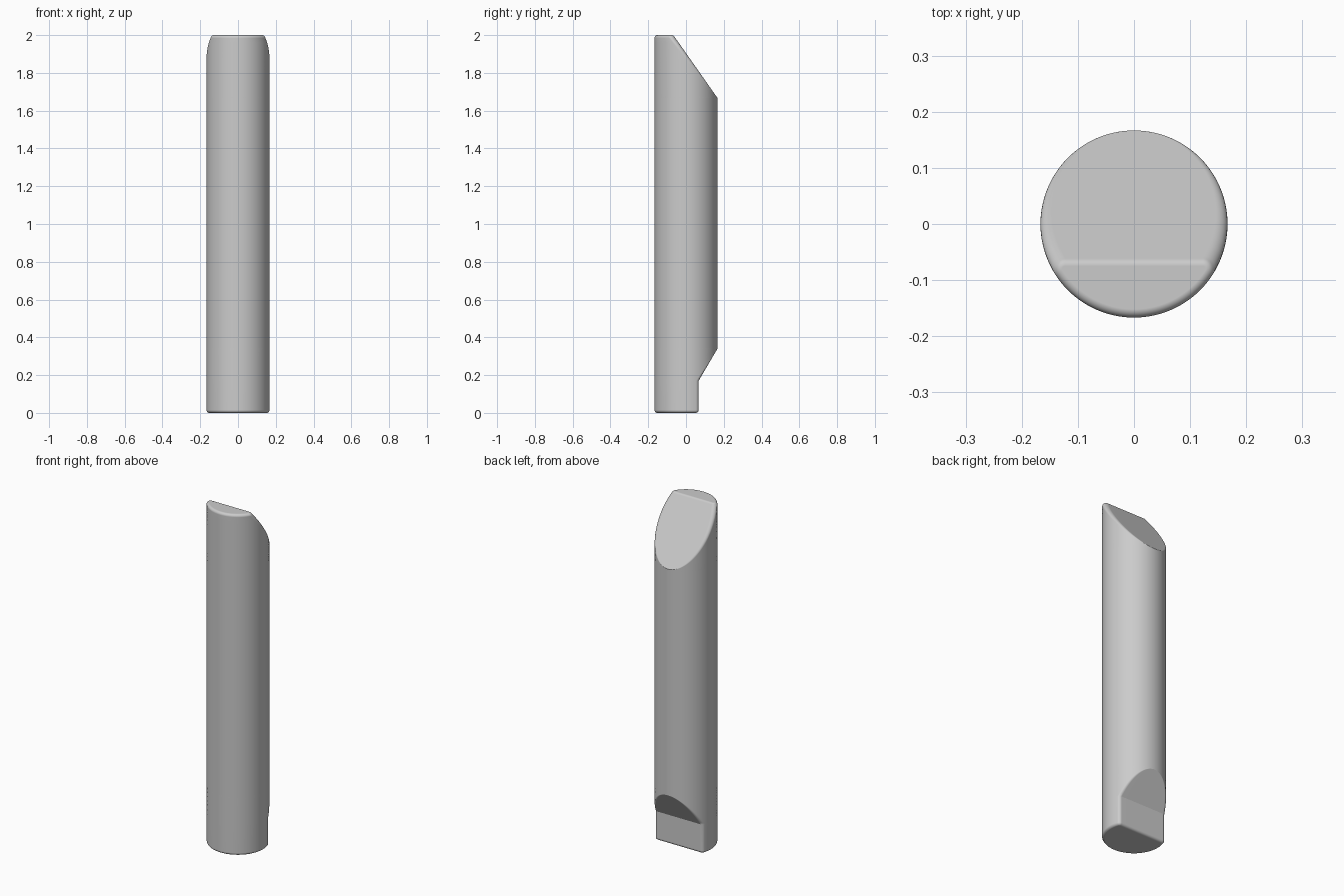
import bpy, bmesh
from math import sqrt, pi, cos, sin, atan2

cube = bpy.data.objects.get("Cube")
if cube:
    bpy.data.objects.remove(cube, do_unlink=True)

R, H = 0.1667, 2.0             # rod radius and height
F = 0.02                       # fillet along the cut edges
E = 0.015                      # rounding at both ends
TOP_Y, TOP_Z = -0.067, 1.667   # upper slanted cut
LOW_Y, STEP_Z, LOW_Z = 0.067, 0.17, 0.34   # lower notch
SLOPE = (R - TOP_Y) / (H - TOP_Z)


def cut_limit(z):
    """Largest y of the rod at height z."""
    if z <= STEP_Z:
        return LOW_Y
    if z < LOW_Z:
        return LOW_Y + (R - LOW_Y) * (z - STEP_Z) / (LOW_Z - STEP_Z)
    if z <= TOP_Z:
        return R
    # slanted face, blended by an arc into the flat top
    stretch = sqrt(1 + SLOPE ** 2)
    zc = H - E
    if z > zc + E * SLOPE / stretch:
        yc = TOP_Y + E * SLOPE - E * stretch
        return yc + sqrt(max(E * E - (z - zc) ** 2, 0))
    return TOP_Y + SLOPE * (H - z)


def section(z, arc=96, corner=8, flat=4):
    """Outline of a circle cut by a flat, with rounded corners."""
    end = max(E - z, z - (H - E), 0)
    inset = E - sqrt(max(E * E - end * end, 0))
    c = cut_limit(z)
    if z < E:
        c -= inset
    r, f = R - inset, F - inset
    c = min(c, r)
    cx, cy = sqrt(max((r - f) ** 2 - (c - f) ** 2, 0)), c - f
    phi = atan2(cy, cx)
    half = []
    for i in range(flat):
        half.append((cx * i / flat, c))
    for i in range(corner):
        a = pi / 2 + (phi - pi / 2) * i / corner
        half.append((cx + f * cos(a), cy + f * sin(a)))
    for i in range(arc // 2 + 1):
        a = phi + (-pi / 2 - phi) * i / (arc // 2)
        half.append((r * cos(a), r * sin(a)))
    return half + [(-x, y) for x, y in half[-2:0:-1]]


# Heights of the rings, denser towards the ends and the tips of the cuts
steps = 24
levels = [E * (1 - cos(pi / 2 * i / 6)) for i in range(7)]
levels += [STEP_Z]
levels += [LOW_Z - (LOW_Z - STEP_Z) * (1 - i / steps) ** 2 for i in range(1, steps + 1)]
levels += [TOP_Z + (H - E - TOP_Z) * (i / steps) ** 2 for i in range(steps + 1)]
levels += [H - E + E * sin(pi / 2 * i / 8) for i in range(1, 9)]

# Rod skinned through the rings
bm = bmesh.new()
rings = [[bm.verts.new((x, y, z)) for x, y in section(z)] for z in levels]
for lower, upper in zip(rings, rings[1:]):
    n = len(lower)
    for i in range(n):
        j = (i + 1) % n
        bm.faces.new((lower[i], lower[j], upper[j], upper[i]))
bm.faces.new(rings[0])
bm.faces.new(rings[-1])
bmesh.ops.remove_doubles(bm, verts=bm.verts, dist=0.00002)
bmesh.ops.recalc_face_normals(bm, faces=bm.faces)

mesh = bpy.data.meshes.new("cut_rod")
bm.to_mesh(mesh)
bm.free()
rod = bpy.data.objects.new("cut_rod", mesh)
bpy.context.collection.objects.link(rod)

# Plain grey
grey = bpy.data.materials.new("plain_grey")
grey.use_nodes = True
colour = (0.6, 0.6, 0.6, 1)
grey.diffuse_color = colour
grey.node_tree.nodes["Principled BSDF"].inputs["Base Color"].default_value = colour
mesh.materials.append(grey)

# Smooth shading with crisp flats
bpy.ops.object.select_all(action="DESELECT")
rod.select_set(True)
bpy.context.view_layer.objects.active = rod
bpy.ops.object.shade_smooth_by_angle(angle=0.44)
normals = rod.modifiers.new("flat_faces", "WEIGHTED_NORMAL")
normals.keep_sharp = True
